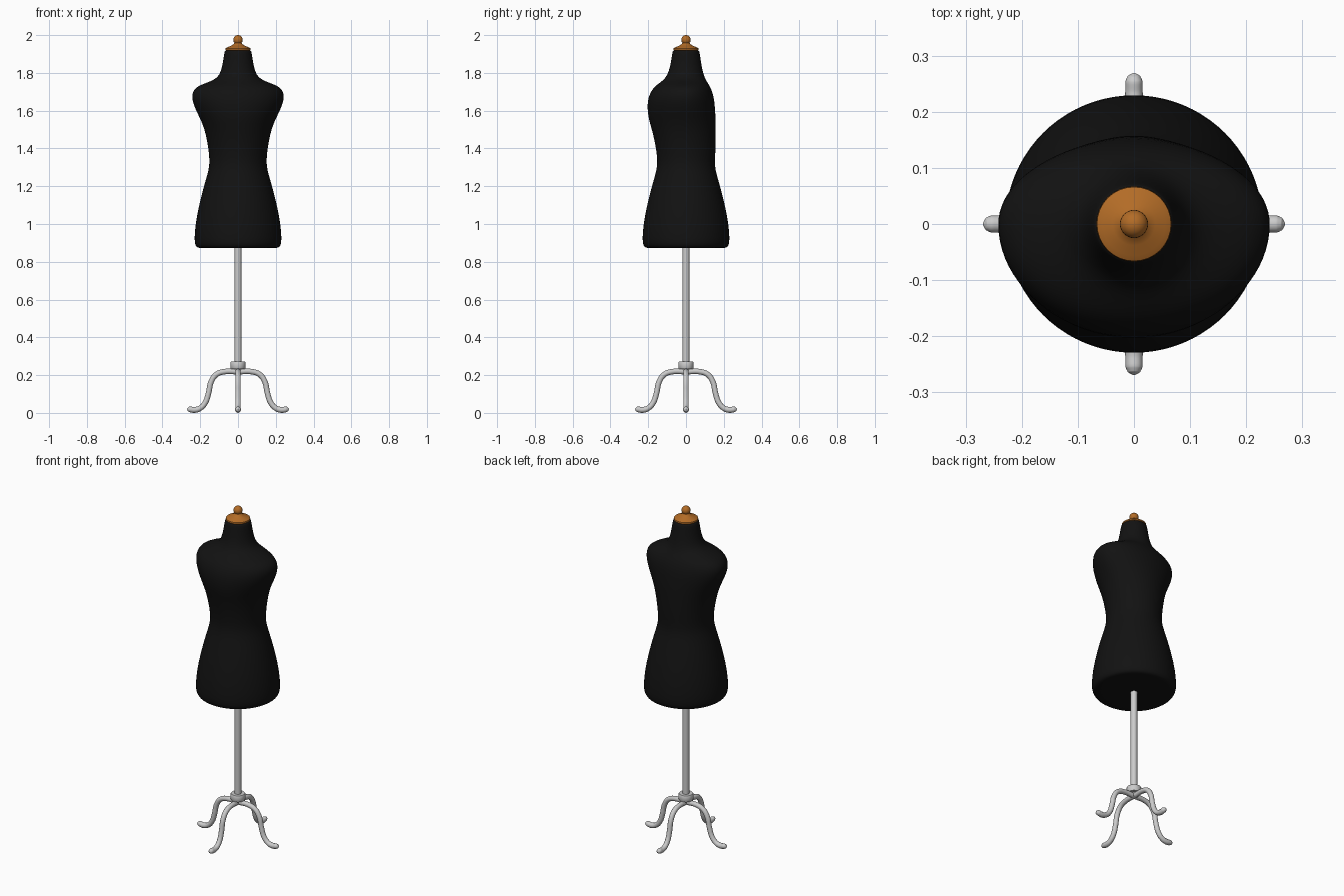
import bpy, bmesh, math
from mathutils import Vector

if "Cube" in bpy.data.objects:
    bpy.data.objects.remove(bpy.data.objects["Cube"])


def material(name, rgb):
    m = bpy.data.materials.new(name)
    m.diffuse_color = (*rgb, 1)
    m.use_nodes = True
    m.node_tree.nodes["Principled BSDF"].inputs["Base Color"].default_value = m.diffuse_color
    return m


black = material("black_fabric", (0.006, 0.006, 0.006))
wood = material("wood", (0.45, 0.15, 0.02))


def loft(name, rings, segs=32, mat=None, smooth=35):
    """Skin stacked oval rings of (z, half width, front depth, back depth)."""
    bm = bmesh.new()
    loops = []
    for z, w, front, back in rings:
        loop = []
        for i in range(segs):
            a = 2 * math.pi * i / segs
            s = math.sin(a)
            loop.append(bm.verts.new((w * math.cos(a), s * (back if s > 0 else front), z)))
        loops.append(loop)
    for lo, hi in zip(loops, loops[1:]):
        for i in range(segs):
            j = (i + 1) % segs
            bm.faces.new((lo[i], lo[j], hi[j], hi[i]))
    bm.faces.new(loops[0][::-1])
    bm.faces.new(loops[-1])
    me = bpy.data.meshes.new(name)
    bm.to_mesh(me)
    bm.free()
    ob = bpy.data.objects.new(name, me)
    bpy.context.collection.objects.link(ob)
    if mat:
        me.materials.append(mat)
    bpy.ops.object.select_all(action='DESELECT')
    ob.select_set(True)
    bpy.context.view_layer.objects.active = ob
    bpy.ops.object.shade_smooth_by_angle(angle=math.radians(smooth))
    return ob


def lathe(name, profile, **kw):
    return loft(name, [(z, r, r, r) for r, z in profile], **kw)


# Torso: round hips, waist, wide shoulders with a full bust, neck
torso = loft("torso", [
    (0.872, 0.200, 0.200, 0.200), (0.874, 0.214, 0.214, 0.214),
    (0.886, 0.228, 0.228, 0.228), (0.92, 0.232, 0.232, 0.232),
    (1.00, 0.226, 0.226, 0.226), (1.10, 0.207, 0.207, 0.207),
    (1.20, 0.181, 0.181, 0.181), (1.26, 0.163, 0.163, 0.163),
    (1.31, 0.151, 0.152, 0.152), (1.36, 0.152, 0.153, 0.155),
    (1.44, 0.163, 0.166, 0.158), (1.51, 0.180, 0.184, 0.158),
    (1.56, 0.202, 0.199, 0.157), (1.61, 0.227, 0.205, 0.154),
    (1.655, 0.243, 0.203, 0.150), (1.69, 0.244, 0.192, 0.143),
    (1.718, 0.230, 0.175, 0.132), (1.738, 0.195, 0.153, 0.121),
    (1.755, 0.146, 0.129, 0.110), (1.775, 0.108, 0.107, 0.099),
    (1.81, 0.089, 0.090, 0.088), (1.86, 0.079, 0.079, 0.079),
    (1.905, 0.073, 0.073, 0.073), (1.918, 0.069, 0.069, 0.069),
    (1.921, 0.064, 0.064, 0.064)], segs=40, mat=black, smooth=60)
sub = torso.modifiers.new("smooth", 'SUBSURF')
sub.levels = sub.render_levels = 1

# Turned wooden neck cap with ball finial
lathe("neck_cap", [(0.062, 1.917), (0.067, 1.922), (0.066, 1.930), (0.056, 1.936),
                   (0.038, 1.943), (0.025, 1.951), (0.018, 1.960)], mat=wood, smooth=50)
ball = [(max(0.0005, 0.025 * math.sin(t)), 1.975 - 0.025 * math.cos(t))
        for t in (math.pi * i / 14 for i in range(15))]
lathe("finial_ball", ball, mat=wood, smooth=50)

# Metal pole and collar
lathe("pole", [(0.018, 0.21), (0.018, 0.90)])
lathe("collar", [(0.038, 0.233), (0.040, 0.236), (0.040, 0.268), (0.038, 0.271)])

# Four curved tubular legs: (distance out, height, radius factor)
path = [(0, 0.218, 1), (0.075, 0.218, 1), (0.115, 0.203, 1), (0.142, 0.165, 1),
        (0.156, 0.105, 1), (0.173, 0.055, 1), (0.200, 0.025, 1), (0.230, 0.016, 1.08),
        (0.255, 0.019, 1.05), (0.264, 0.020, 0.75), (0.269, 0.021, 0.15)]
for k, side in enumerate(("right", "back", "left", "front")):
    cu = bpy.data.curves.new(side + "_leg", 'CURVE')
    cu.dimensions = '3D'
    cu.bevel_depth = 0.0145
    cu.bevel_resolution = 4
    cu.resolution_u = 6
    cu.use_fill_caps = True
    sp = cu.splines.new('BEZIER')
    sp.bezier_points.add(len(path) - 1)
    for p, (d, z, r) in zip(sp.bezier_points, path):
        p.co = Vector((d, 0, z))
        p.radius = r
        p.handle_left_type = p.handle_right_type = 'AUTO'
    leg = bpy.data.objects.new(side + "_leg", cu)
    bpy.context.collection.objects.link(leg)
    leg.rotation_euler.z = k * math.pi / 2
    bpy.ops.object.select_all(action='DESELECT')
    leg.select_set(True)
    bpy.context.view_layer.objects.active = leg
    bpy.ops.object.convert(target='MESH')
